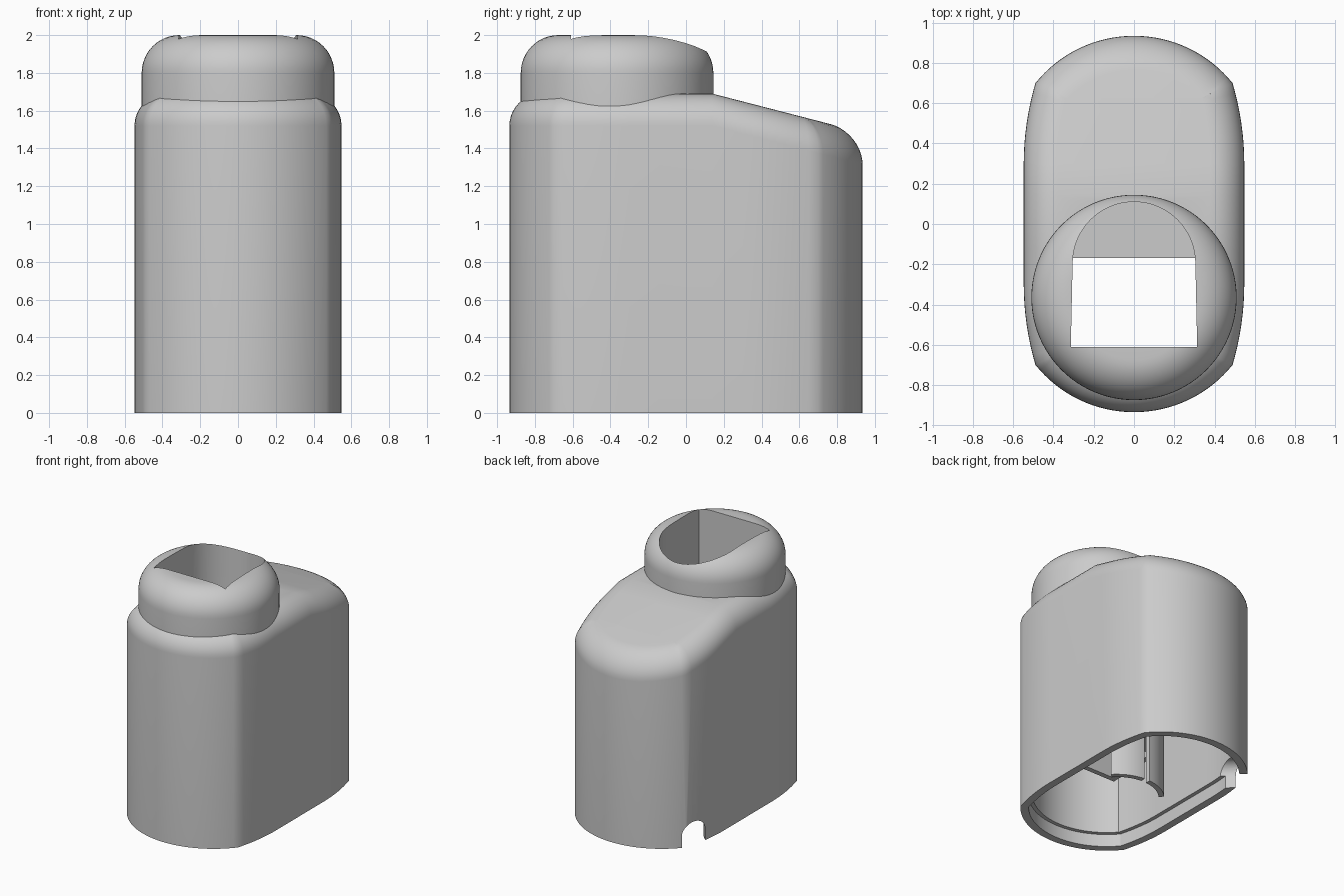
import bpy, bmesh, math
from mathutils import Vector

cube = bpy.data.objects.get("Cube")
if cube:
    bpy.data.objects.remove(cube, do_unlink=True)

GREY = (0.6, 0.6, 0.6, 1)
grey = bpy.data.materials.new("light_grey")
grey.use_nodes = True
grey.diffuse_color = GREY
grey.node_tree.nodes["Principled BSDF"].inputs["Base Color"].default_value = GREY

COLLAR_Y = -0.365
FILLET = 0.17


def make(name, bm):
    bmesh.ops.recalc_face_normals(bm, faces=bm.faces)
    mesh = bpy.data.meshes.new(name)
    bm.to_mesh(mesh)
    bm.free()
    ob = bpy.data.objects.new(name, mesh)
    bpy.context.collection.objects.link(ob)
    mesh.materials.append(grey)
    return ob


def select(ob):
    bpy.ops.object.select_all(action='DESELECT')
    ob.select_set(True)
    bpy.context.view_layer.objects.active = ob


def cut(ob, cutter):
    mod = ob.modifiers.new("cut", 'BOOLEAN')
    mod.operation = 'DIFFERENCE'
    mod.solver = 'EXACT'
    mod.object = cutter
    select(ob)
    bpy.ops.object.modifier_apply(modifier=mod.name)


def smooth(ob):
    select(ob)
    bpy.ops.object.shade_smooth_by_angle(angle=math.radians(32))


def prism(name, pts, z0, z1):
    """Closed plan outline extruded between two heights."""
    bm = bmesh.new()
    face = bm.faces.new([bm.verts.new((x, y, z0)) for x, y in pts])
    top = bmesh.ops.extrude_face_region(bm, geom=[face])["geom"]
    bmesh.ops.translate(bm, vec=(0, 0, z1 - z0),
                        verts=[v for v in top if isinstance(v, bmesh.types.BMVert)])
    return make(name, bm)


# Body plan: shallow round ends and slightly bowed sides, +x half front to back
def half_plan():
    r = 0.628
    a_max = math.asin(0.49 / r)
    end = [(r * math.sin(a_max * i / 16), 0.935 - r + r * math.cos(a_max * i / 16))
           for i in range(17)]
    side = [(0.548 - 0.058 * (1 - i / 8) ** 2, 0.7 - 0.05 * i) for i in range(1, 9)]
    back = end + side + [(0.548, 0.14)]
    return [(x, -y) for x, y in back] + back[::-1]


PLAN = half_plan()


def inset(d):
    """Half plan moved inward by d along its normals."""
    out = []
    for i, (x, y) in enumerate(PLAN):
        if x < 1e-6:
            out.append((0, y - math.copysign(d, y)))
            continue
        a, b = PLAN[i - 1], PLAN[i + 1]
        t = Vector((b[0] - a[0], b[1] - a[1])).normalized()
        out.append((x - t.y * d, y + t.x * d))
    return out


def roof(y):
    return 1.69 - 0.258 * max(0, y - 0.14)


# Body shell: one loft from inner ceiling, down the inside, up the outside
levels = [(0.09, lambda y: roof(y) - 0.09 - 0.06),
          (0.09, lambda y: 0.1), (0.06, lambda y: 0.1),
          (0.06, lambda y: 0.0), (0.0, lambda y: 0.0)]
for k in range(11):
    a = math.pi / 2 * k / 10
    levels.append((FILLET * (1 - math.cos(a)),
                   lambda y, a=a: roof(y) - FILLET * (1 - math.sin(a))))
bm = bmesh.new()
rings = []
for d, height in levels:
    half = inset(d)
    full = half + [(-x, y) for x, y in half[-2:0:-1]]
    rings.append([bm.verts.new((x, y, height(y))) for x, y in full])
n = len(rings[0])
for lo, hi in zip(rings, rings[1:]):
    for i in range(n):
        j = (i + 1) % n
        bm.faces.new((lo[i], lo[j], hi[j], hi[i]))
for ring in (rings[0], rings[-1]):
    for i in range(n // 2):
        quad = [ring[i], ring[i + 1], ring[-i - 1], ring[-i % n]]
        bm.faces.new(list(dict.fromkeys(quad)))
body = make("body_shell", bm)

# Collar: rounded drum turned about its own axis
bm = bmesh.new()
profile = [(0, 1.6), (0.51, 1.6)]
profile += [(0.31 + 0.2 * math.cos(math.pi / 2 * k / 12), 1.8 + 0.2 * math.sin(math.pi / 2 * k / 12))
            for k in range(13)] + [(0, 2.0)]
verts = [bm.verts.new((r, COLLAR_Y, z)) for r, z in profile]
edges = [bm.edges.new(p) for p in zip(verts, verts[1:])]
bmesh.ops.spin(bm, geom=verts + edges, cent=(0, COLLAR_Y, 0), axis=(0, 0, 1),
               angle=2 * math.pi, steps=96, use_merge=True)
bmesh.ops.remove_doubles(bm, verts=bm.verts, dist=1e-5)
collar = make("collar", bm)


# Opening outline: straight front, round back
def opening(grow=0.0):
    r = 0.305 + grow
    arc = [(r * math.cos(math.pi * k / 32), -0.195 + r * math.sin(math.pi * k / 32))
           for k in range(33)]
    return [(-0.314 - grow, -0.61 - grow), (0.314 + grow, -0.61 - grow)] + arc


hole = prism("opening_cutter", opening(), 1.2, 2.2)
cut(collar, hole)
cut(body, hole)

# Cable notch: round-topped slot through the back corner of the wall
bm = bmesh.new()
arch = [(0.095, -0.1)] + [(0.095 * math.cos(math.pi * k / 16), 0.09 + 0.095 * math.sin(math.pi * k / 16))
                          for k in range(17)] + [(-0.095, -0.1)]
out = Vector((-1, 1, 0)).normalized()
along = Vector((1, 1, 0)).normalized()
mid = Vector((-0.5, 0.62, 0))
face = bm.faces.new([bm.verts.new(mid - out * 0.2 + along * u + Vector((0, 0, z))) for u, z in arch])
geom = bmesh.ops.extrude_face_region(bm, geom=[face])["geom"]
bmesh.ops.translate(bm, vec=out * 0.5, verts=[v for v in geom if isinstance(v, bmesh.types.BMVert)])
notch = make("notch_cutter", bm)
cut(body, notch)

# Chute: thin tube below the opening
chute = prism("chute", opening(0.04), 0.5, 1.56)
bore = prism("bore_cutter", opening(), 0.3, 1.8)
cut(chute, bore)

# Shelf closing the round back part of the chute
shelf_pts = [p for p in opening(0.02)[2:] if p[1] > -0.17]
shelf = prism("chute_shelf", [(0.32, -0.17)] + shelf_pts + [(-0.32, -0.17)], 0.5, 0.54)

# Two curved legs under the shelf
for name, start in (("left_leg", 43), ("right_leg", 94)):
    angles = [math.radians(start + 43 * k / 10) for k in range(11)]
    pts = [(0.345 * math.cos(a), -0.195 + 0.345 * math.sin(a)) for a in angles]
    pts += [(0.305 * math.cos(a), -0.195 + 0.305 * math.sin(a)) for a in reversed(angles)]
    smooth(prism(name, pts, 0.03, 0.51))

for ob in (hole, notch, bore):
    bpy.data.objects.remove(ob, do_unlink=True)
for ob in (body, collar, chute, shelf):
    smooth(ob)
